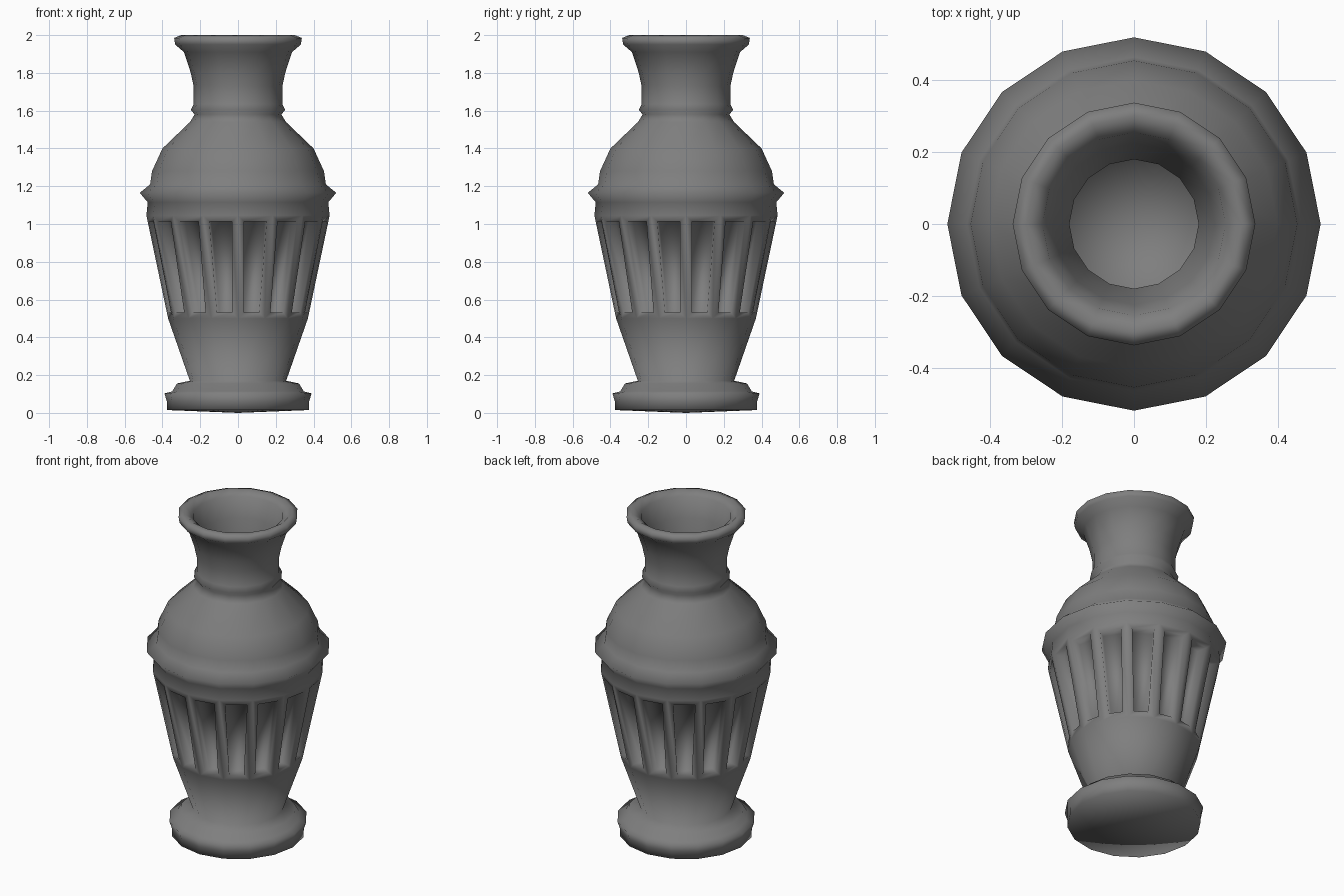
import bpy, bmesh, math

cube = bpy.data.objects.get("Cube")
if cube:
    bpy.data.objects.remove(cube, do_unlink=True)

SIDES = 16

stone = bpy.data.materials.new("grey stone")
stone.use_nodes = True
grey = (0.21, 0.21, 0.21, 1)
stone.diffuse_color = grey
bsdf = stone.node_tree.nodes["Principled BSDF"]
bsdf.inputs["Base Color"].default_value = grey
bsdf.inputs["Roughness"].default_value = 0.8

# Profile pieces as (radius, height), from the foot up and down the inside
foot = [(0.376, 0.015), (0.376, 0.06), (0.39, 0.103), (0.348, 0.114), (0.323, 0.156)]
body = [(0.255, 0.17), (0.37, 0.5), (0.485, 1.045)]
band = [(0.478, 1.115), (0.52, 1.165), (0.465, 1.21)]
shoulder = [(0.455, 1.28), (0.4, 1.4), (0.254, 1.54), (0.23, 1.58)]
neck = [(0.25, 1.605), (0.235, 1.635), (0.235, 1.73), (0.25, 1.8), (0.286, 1.91)]
lip = [(0.333, 1.95), (0.338, 1.985), (0.3, 2.0), (0.255, 1.97)]
inside = [(0.225, 1.85), (0.18, 1.7), (0.18, 1.58), (0.33, 1.38),
          (0.37, 1.1), (0.28, 0.55), (0.18, 0.27)]
profile = foot + body + band + shoulder + neck + lip + inside


def ring(bm, radius, z):
    step = 2 * math.pi / SIDES
    return [bm.verts.new((radius * math.cos(i * step), radius * math.sin(i * step), z))
            for i in range(SIDES)]


def bridge(bm, low, high):
    return [bm.faces.new((low[i], low[(i + 1) % SIDES], high[(i + 1) % SIDES], high[i]))
            for i in range(SIDES)]


def cap(bm, verts, z, up):
    centre = bm.verts.new((0, 0, z))
    for i in range(SIDES):
        a, b = verts[i], verts[(i + 1) % SIDES]
        bm.faces.new((a, b, centre) if up else (b, a, centre))


# Turned vase
bm = bmesh.new()
rings = [ring(bm, r, z) for r, z in profile]
bands = [bridge(bm, a, b) for a, b in zip(rings, rings[1:])]
cap(bm, rings[0], 0.0, False)
cap(bm, rings[-1], 0.22, True)
bm.normal_update()

# Sunken slots, one in each panel of the upper body
panels = bands[len(foot) + 1]
bmesh.ops.inset_individual(bm, faces=panels, thickness=0.046)
bm.normal_update()
# A second, zero-width inset gives each slot its own side walls
bmesh.ops.inset_individual(bm, faces=panels, thickness=0.0)
for face in panels:
    centre = face.calc_center_median()
    inward = -centre.copy()
    inward.z = 0
    inward.normalize()
    for v in face.verts:
        v.co += inward * 0.06

for face in bm.faces:
    face.smooth = True

mesh = bpy.data.meshes.new("vase")
bm.to_mesh(mesh)
bm.free()
mesh.materials.append(stone)
vase = bpy.data.objects.new("vase", mesh)
bpy.context.collection.objects.link(vase)
